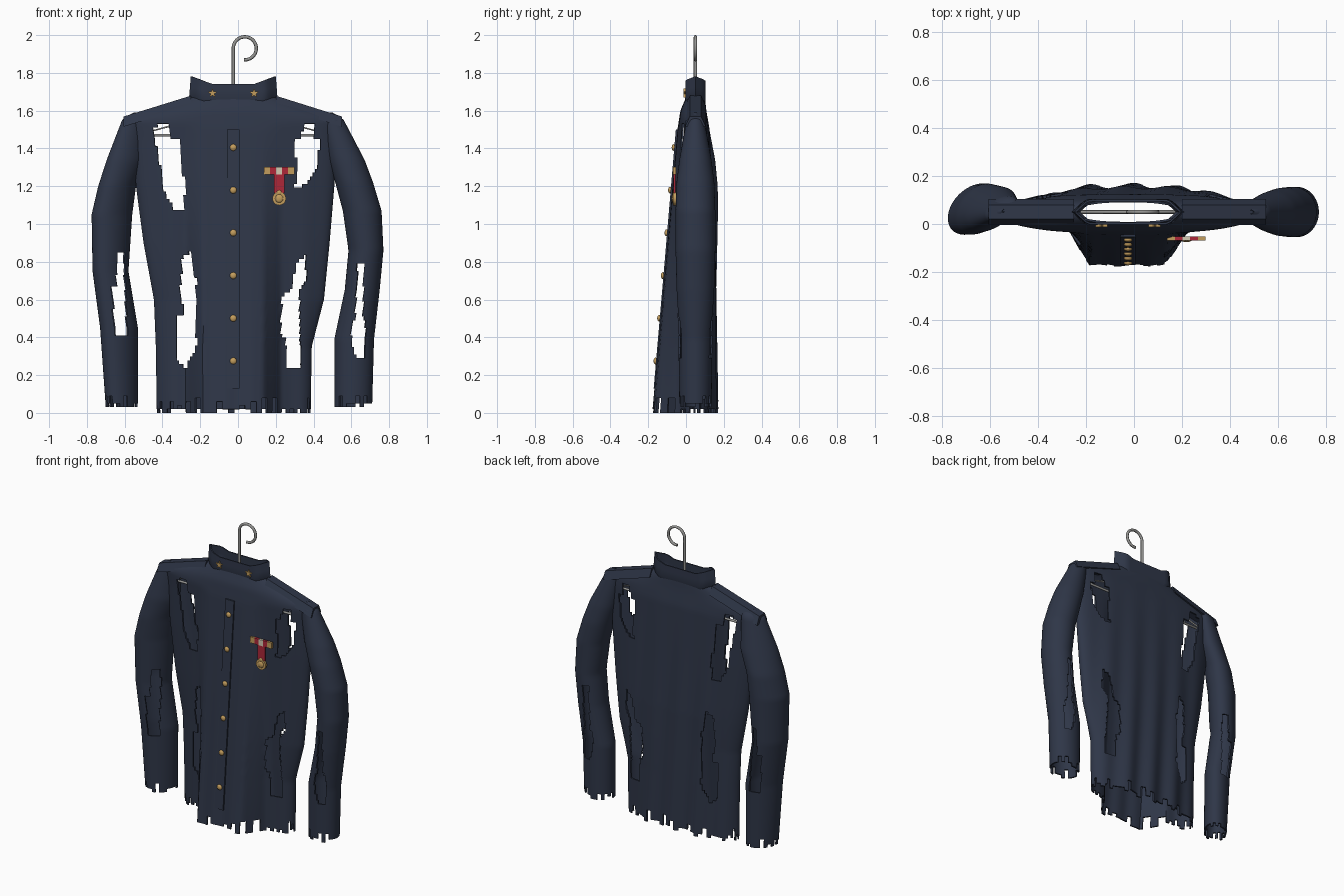
import bpy, bmesh, math, random
from mathutils import Vector

random.seed(4)
if "Cube" in bpy.data.objects:
    bpy.data.objects.remove(bpy.data.objects["Cube"])


def material(name, rgb, metallic=0.0):
    m = bpy.data.materials.new(name)
    m.use_nodes = True
    m.diffuse_color = (*rgb, 1)
    bsdf = m.node_tree.nodes["Principled BSDF"]
    bsdf.inputs["Base Color"].default_value = (*rgb, 1)
    bsdf.inputs["Roughness"].default_value = 0.7
    return m


NAVY = material("navy cloth", (.028, .037, .064))
GOLD = material("gold", (.55, .34, .11))
RED = material("red ribbon", (.42, .02, .04))
CREAM = material("cream ribbon", (.66, .6, .45))
STEEL = material("steel", (.3, .3, .29))
CX, CY = -.025, .05


def interp(table, z):
    """Linear lookup in rows of (z, a, b, ...)."""
    if z <= table[0][0]:
        return table[0][1:]
    for p, q in zip(table, table[1:]):
        if z <= q[0]:
            t = (z - p[0]) / (q[0] - p[0])
            return [a + (b - a) * t for a, b in zip(p[1:], q[1:])]
    return table[-1][1:]


def inside(poly, x, z):
    hit = False
    for (x1, z1), (x2, z2) in zip(poly, poly[1:] + poly[:1]):
        if (z1 > z) != (z2 > z) and x < x1 + (z - z1) * (x2 - x1) / (z2 - z1):
            hit = not hit
    return hit


def finish(name, bm, mat, thickness=0, angle=40):
    me = bpy.data.meshes.new(name)
    bm.to_mesh(me)
    bm.free()
    ob = bpy.data.objects.new(name, me)
    bpy.context.collection.objects.link(ob)
    me.materials.append(mat)
    bpy.ops.object.select_all(action='DESELECT')
    ob.select_set(True)
    bpy.context.view_layer.objects.active = ob
    if thickness:
        mod = ob.modifiers.new("cloth thickness", 'SOLIDIFY')
        mod.thickness = thickness
        bpy.ops.object.modifier_apply(modifier=mod.name)
    bpy.ops.object.shade_smooth_by_angle(angle=math.radians(angle))
    return ob


def loft(name, rings, mat, thickness=0, cut=None, caps=False, angle=40):
    """Skin a stack of closed rings; cut(column, centre) removes faces."""
    bm = bmesh.new()
    rows = [[bm.verts.new(p) for p in ring] for ring in rings]
    n = len(rows[0])
    for low, high in zip(rows, rows[1:]):
        for i in range(n):
            k = (i + 1) % n
            f = bm.faces.new((low[i], low[k], high[k], high[i]))
            if cut and cut(i, f.calc_center_median()):
                bm.faces.remove(f)
    if caps:
        bm.faces.new(rows[0][::-1])
        bm.faces.new(rows[-1])
    loose = [v for v in bm.verts if not v.link_faces]
    bmesh.ops.delete(bm, geom=loose, context='VERTS')
    return finish(name, bm, mat, thickness, angle)


def prism(name, outline, y, depth, mat):
    rings = [[(x, yy, z) for x, z in outline] for yy in (y + depth / 2, y - depth / 2)]
    return loft(name, rings, mat, caps=True, angle=30)


def box(name, x0, x1, z0, z1, y, depth, mat):
    return prism(name, [(x0, z0), (x1, z0), (x1, z1), (x0, z1)], y, depth, mat)


def ball(name, loc, radius, squash, mat):
    bm = bmesh.new()
    bmesh.ops.create_uvsphere(bm, u_segments=14, v_segments=8, radius=radius)
    bmesh.ops.scale(bm, vec=(1, squash, 1), verts=bm.verts)
    bmesh.ops.translate(bm, vec=loc, verts=bm.verts)
    return finish(name, bm, mat)


def wire(name, pts, radius, mat):
    cu = bpy.data.curves.new(name, 'CURVE')
    cu.dimensions = '3D'
    cu.bevel_depth = radius
    cu.bevel_resolution = 2
    cu.use_fill_caps = True
    sp = cu.splines.new('POLY')
    sp.points.add(len(pts) - 1)
    for p, co in zip(sp.points, pts):
        p.co = (*co, 1)
    cu.materials.append(mat)
    ob = bpy.data.objects.new(name, cu)
    bpy.context.collection.objects.link(ob)


# Torso outline by height: sides, front and back
SIDES = [(0, -.43, .385), (.35, -.435, .39), (.6, -.445, .455), (.9, -.5, .485),
         (1.2, -.54, .51), (1.45, -.56, .52), (1.56, -.58, .53), (1.67, -.25, .2)]
DEPTH = [(0, -.175, .172), (.8, -.105, .158), (1.5, -.045, .125), (1.6, -.03, .108), (1.67, 0, .1)]


def torso_y(s, x, z, front):
    """Surface depth; the front panel hangs forward between the lower tears."""
    f, b = interp(DEPTH, z)
    round_off = max(0, 1 - abs(s) ** 2.6) ** .5
    sag = max(0, 1 - z / 1.6)
    if not front:
        return CY + (b - CY - .012 * sag * (1 - math.cos(34 * x + 2 * z))) * round_off
    base = min(.09, CY - f)
    t = min(1, max(0, (.25 - abs(x - CX)) / .09))
    return CY - base * round_off - (CY - f - base) * t + .004 * sag * math.cos(45 * x)


def front_y(x, z):
    a, b = interp(SIDES, z)
    return torso_y((2 * x - a - b) / (b - a), x, z, True)


def torso_ring(z, n=168):
    a, b = interp(SIDES, z)
    ring = []
    for i in range(n):
        t = math.tau * i / n
        s = math.cos(t)
        x = (a + b) / 2 + s * (b - a) / 2
        ring.append((x, torso_y(s, x, z, math.sin(t) < 0), z))
    return ring


TEARS = [
    [(-.455, 1.51), (-.37, 1.54), (-.35, 1.445), (-.31, 1.445), (-.305, 1.27), (-.28, 1.25),
     (-.285, 1.08), (-.33, 1.07), (-.365, 1.12), (-.395, 1.18), (-.42, 1.35)],
    [(.345, 1.52), (.4, 1.53), (.405, 1.455), (.435, 1.445), (.42, 1.29), (.37, 1.22),
     (.29, 1.18), (.32, 1.25), (.315, 1.33), (.295, 1.37), (.3, 1.44), (.335, 1.45)],
    [(-.295, .82), (-.25, .86), (-.235, .73), (-.22, .7), (-.22, .36), (-.28, .23),
     (-.325, .29), (-.32, .51), (-.285, .52), (-.305, .65)],
    [(.31, .8), (.365, .84), (.36, .69), (.325, .65), (.335, .24), (.26, .24),
     (.255, .39), (.225, .41), (.235, .62), (.285, .65)]]
SLEEVE_TEARS = {
    "right": [(-.67, .68), (-.645, .68), (-.64, .85), (-.6, .85), (-.585, .42), (-.655, .42)],
    "left": [(.63, .79), (.665, .79), (.665, .5), (.68, .5), (.67, .28), (.63, .29),
             (.6, .37), (.6, .49), (.62, .5)]}


def ragged(tears, low, high):
    """Cut rule: tears plus a frayed hem of uneven teeth."""
    notch = [random.choice((low, low + .02)) if i % 2 else random.uniform(low, high) for i in range(200)]

    def cut(i, c):
        return c.z < notch[i // 2] or any(inside(p, c.x, c.z) for p in tears)
    return cut


loft("torso", [torso_ring(1.67 * k / 84) for k in range(85)], NAVY, .01, ragged(TEARS, 0, .085))

# Sleeves: inner edge, outer edge and half depth by height
SLEEVES = {
    "left": [(.03, .51, .71, .085), (.39, .51, .72, .09), (.65, .565, .75, .1), (.86, .585, .77, .105),
             (1.07, .555, .76, .105), (1.22, .515, .715, .1), (1.34, .48, .67, .085),
             (1.56, .44, .555, .045), (1.59, .46, .5, .008)],
    "right": [(.03, -.53, -.7, .085), (.45, -.53, -.73, .09), (.75, -.58, -.77, .095), (1.05, -.56, -.775, .1),
              (1.2, -.54, -.74, .1), (1.34, -.49, -.695, .085), (1.56, -.48, -.61, .045), (1.59, -.5, -.55, .008)]}
for side, table in SLEEVES.items():
    rings = []
    for k in range(79):
        z = .03 + .02 * k
        a, b, d = interp(table, z)
        ring = []
        for i in range(52):
            t = math.tau * i / 52
            dx = abs(b - a) / 2 * math.cos(t)
            # the right sleeve hangs slightly twisted
            twist = .35 * dx + .012 if side == "right" else 0
            ring.append(((a + b) / 2 + dx, CY + d * math.sin(t) + twist, z))
        rings.append(ring)
    loft(side + "_sleeve", rings, NAVY, .01, ragged([SLEEVE_TEARS[side]], .03, .1))

# Standing collar, higher at the sides
collar = []
for level, grow in ((0, .93), (.2, 1.04), (.6, 1.02), (1, 1)):
    ring = []
    for i in range(48):
        t = math.tau * i / 48
        s = math.cos(t)
        y = .052 * min(1, (1 - abs(s)) / .25) * (1 if math.sin(t) > 0 else -1)
        top = 1.742 + .04 * max(0, (abs(s) - .5) / .5)
        ring.append((CX + .225 * s * grow, CY + y * grow, 1.64 + (top - 1.64) * level))
    collar.append(ring)
loft("collar", collar, NAVY, .008)

# Shoulder straps
for side, (x0, z0), (x1, z1) in (("left", (.2, 1.675), (.55, 1.565)), ("right", (-.25, 1.675), (-.605, 1.565))):
    profile = [(-.005, -.05), (.02, .004), (.08, .004), (.105, -.05)]
    ends = [[(x, y, z + h) for y, h in profile] for x, z in ((x0, z0), (x1, z1))]
    loft(side + "_shoulder_strap", ends if side == "left" else ends[::-1], NAVY, caps=True, angle=20)

# Button band and buttons
band = []
for k in range(31):
    z = .13 + 1.37 * k / 30
    y = front_y(CX, z)
    band.append([(CX - .032, y - .009, z), (CX + .032, y - .009, z), (CX + .032, y + .004, z), (CX - .032, y + .004, z)])
loft("button_band", band, NAVY, caps=True, angle=30)
for k in range(6):
    z = 1.405 - .226 * k
    ball(f"button_{k + 1}", (CX, front_y(CX, z) - .012, z), .018, .6, GOLD)

# Collar stars
for name, x in (("right_star", -.135), ("left_star", .085)):
    pts = []
    for i in range(10):
        a, r = math.pi / 2 + i * math.pi / 5, .011 if i % 2 else .026
        pts.append((x + r * math.cos(a), 1.692 + r * math.sin(a)))
    prism(name, pts, -.006, .012, GOLD)

# Medal: striped bar, ribbon and disc
my = front_y(.2, 1.2) - .016
for k, mat in enumerate((GOLD, RED, CREAM, RED, GOLD)):
    x = .138 + .032 * k
    box(f"medal_bar_{k + 1}", x, x + .032, 1.262, 1.302, my, .016, mat)
box("medal_ribbon", .19, .247, 1.165, 1.265, my, .009, RED)
ball("medal_loop", (.218, my, 1.165), .016, .6, GOLD)
disc = [(.218 + .036 * math.cos(math.tau * i / 20), 1.135 + .036 * math.sin(math.tau * i / 20)) for i in range(20)]
prism("medal_disc", disc, my, .014, GOLD)
ball("medal_boss", (.218, my - .006, 1.135), .022, .4, GOLD)

# Hanger with hook
hook = [(CX, CY, 1.6), (CX, CY, 1.92)]
for i in range(25):
    a = math.pi - i * math.radians(275) / 24
    hook.append((.036 + .061 * math.cos(a), CY, 1.93 + .061 * math.sin(a)))
wire("hanger_hook", hook, .009, STEEL)
wire("hanger_frame", [(CX, CY, 1.61), (.46, CY, 1.48), (.44, CY, 1.47), (-.48, CY, 1.47),
                      (-.5, CY, 1.48), (CX, CY, 1.61)], .008, STEEL)
